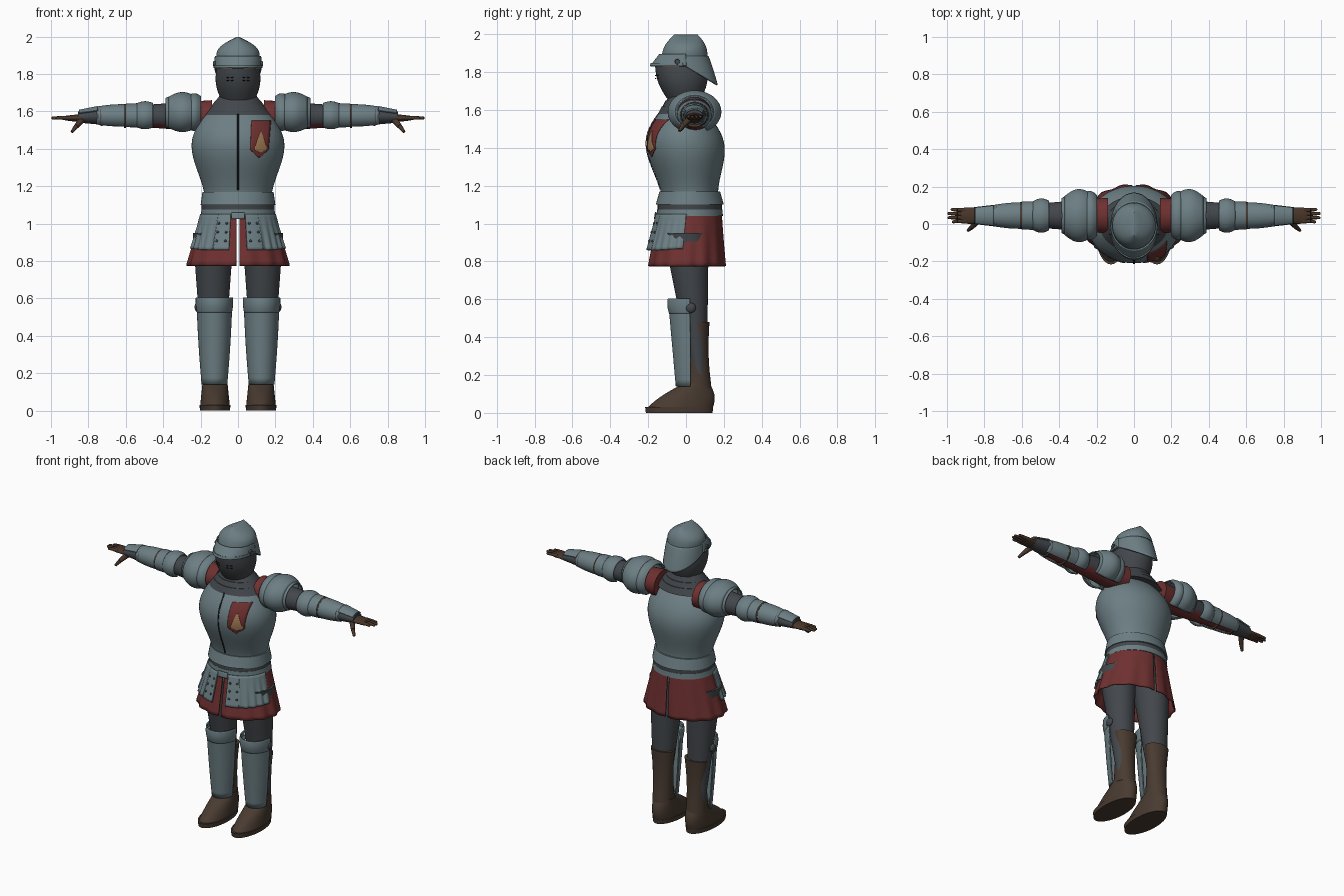
import bpy, bmesh, math
from mathutils import Vector, Matrix

cube = bpy.data.objects.get("Cube")
if cube:
    bpy.data.objects.remove(cube, do_unlink=True)
PARTS = []


def material(name, *rgb):
    m = bpy.data.materials.new(name)
    m.use_nodes = True
    m.diffuse_color = (*rgb, 1)
    m.node_tree.nodes["Principled BSDF"].inputs["Base Color"].default_value = (*rgb, 1)
    return m


STEEL = material("steel", .15, .21, .23)
MAIL = material("dark mail", .055, .062, .07)
RED = material("red cloth", .16, .03, .03)
BOOT = material("boot leather", .065, .043, .03)
GLOVE = material("glove leather", .065, .036, .022)
TAN = material("tan emblem", .36, .2, .09)
SKIN = material("skin", .42, .22, .12)
BLACK = material("black", .012, .012, .014)


def finish(name, bm, mat, mirror=False, thick=0):
    """Turn the bmesh into an object, optionally thickened and mirrored in x."""
    bmesh.ops.recalc_face_normals(bm, faces=bm.faces)
    mesh = bpy.data.meshes.new(name)
    bm.to_mesh(mesh)
    bm.free()
    mesh.materials.append(mat)
    ob = bpy.data.objects.new(name, mesh)
    bpy.context.collection.objects.link(ob)
    if thick:
        solid = ob.modifiers.new("thickness", "SOLIDIFY")
        solid.thickness, solid.offset = thick, 0
    if mirror:
        ob.modifiers.new("mirror", "MIRROR")
    PARTS.append(ob)
    return ob


def grid_faces(bm, rows, closed=False):
    for low, high in zip(rows, rows[1:]):
        count = len(low)
        for j in range(count if closed else count - 1):
            k = (j + 1) % count
            bm.faces.new((low[j], low[k], high[k], high[j]))


def section(t, lo, hi, bulge, skew):
    """Position and two radii at fraction t: a straight taper plus a sine swelling."""
    swell = math.sin(math.pi * t ** skew)
    return Vector(lo).lerp(Vector(hi), t) + swell * Vector((0, *bulge))


def shell(name, mat, lo, hi, bulge=(0, 0), skew=1, at=(0, 0), lean=0, axis="z", arc=None,
          seg=48, steps=12, mirror=False, wave=(0, 0), warp=None):
    """Elliptical shell from lo to hi, each (position, radius, radius); an arc leaves it open."""
    first, last = arc or (0, 360)
    bm, rows = bmesh.new(), []
    for i in range(steps + 1):
        t = i / steps
        pos, ra, rb = section(t, lo, hi, bulge, skew)
        row = []
        for j in range(seg + 1 if arc else seg):
            a = math.radians(first + (last - first) * j / seg)
            k = 1 + wave[0] * t * math.cos(wave[1] * a)
            u = at[0] + ra * k * math.cos(a)
            v = at[1] + lean * t + rb * k * math.sin(a)
            co = Vector((pos, u, v)) if axis == "x" else Vector((u, v, pos))
            row.append(bm.verts.new(warp(co, t) if warp else co))
        rows.append(row)
    grid_faces(bm, rows, closed=not arc)
    if not arc:
        bm.faces.new(rows[0])
        bm.faces.new(rows[-1])
    return finish(name, bm, mat, mirror, .008 if arc else 0)


def tube(name, mat, start, end, r_start, r_end):
    start, end = Vector(start), Vector(end)
    along = end - start
    turn = along.to_track_quat("Z", "Y").to_matrix().to_4x4()
    bm = bmesh.new()
    bmesh.ops.create_cone(bm, cap_ends=True, segments=12, radius1=r_start, radius2=r_end,
                          depth=along.length, matrix=Matrix.Translation((start + end) / 2) @ turn)
    finish(name, bm, mat, mirror=True)


def ball(name, mat, centre, *radii):
    bm = bmesh.new()
    bmesh.ops.create_uvsphere(bm, u_segments=16, v_segments=10, radius=1,
                              matrix=Matrix.Translation(centre) @ Matrix.Diagonal((*radii, 1)))
    finish(name, bm, mat, mirror=True)


# Cuirass and waist
WAIST = dict(at=(0, .02), steps=4)
TORSO = dict(lo=(1.15, .18, .15), hi=(1.6, .16, .11), bulge=(.08, .08), skew=1.4)
TORSO_Y, TORSO_LEAN = .02, -.04
shell("cuirass", STEEL, **TORSO, at=(0, TORSO_Y), lean=TORSO_LEAN, seg=64, steps=24)
shell("waist_flare", STEEL, (1.1, .2, .18), (1.17, .19, .16), **WAIST)
shell("belt", MAIL, (1.06, .195, .17), (1.11, .195, .17), **WAIST)
shell("waist_band", STEEL, (1.04, .2, .175), (1.075, .195, .172), **WAIST)
shell("front_lappet", STEEL, (1.025, .2, .185), (1.06, .2, .18), arc=(260, 280), **WAIST)


def chest_y(x, z):
    bottom, top = TORSO["lo"][0], TORSO["hi"][0]
    t = (z - bottom) / (top - bottom)
    _, rx, ry = section(t, **TORSO)
    return TORSO_Y + TORSO_LEAN * t - ry * math.sqrt(1 - (x / rx) ** 2)


def chest_plate(name, mat, bottom, top, middle, half, lift, columns=8, rows=24):
    """Thin plate on the chest; middle and half give its centre and half width by height."""
    bm, grid = bmesh.new(), []
    for i in range(rows + 1):
        t = i / rows
        z = bottom + (top - bottom) * t
        xs = [middle(t) + half(t) * (2 * j / columns - 1) for j in range(columns + 1)]
        grid.append([bm.verts.new((x, chest_y(x, z) - lift, z)) for x in xs])
    grid_faces(bm, grid)
    finish(name, bm, mat, thick=.003)


def shield_half(t):
    return .004 + .044 * min(1, t * 5) + .004 * t


def bell_half(t):
    if t < .12:
        return .012
    return .034 if t < .3 else .036 * (1.05 - t) ** .8


chest_plate("chest_crease", BLACK, 1.18, 1.585, lambda t: 0, lambda t: .004, .002)
chest_plate("shield_badge", RED, 1.355, 1.55, lambda t: .112 + .012 * t, shield_half, .004)
chest_plate("badge_emblem", TAN, 1.38, 1.49, lambda t: .122, bell_half, .008)

# Skirt in two halves, with tassets over the front
SKIRT = dict(at=(0, .02), lean=-.015, mirror=True)
shell("skirt", RED, (1.06, .19, .165), (.775, .268, .202), arc=(-88, 88), seg=72, wave=(.022, 14), **SKIRT)


def raise_outer_hem(co, t):
    return co + Vector((0, 0, t * .12 * max(0, abs(co.x) - .19)))


TASSET = dict(lo=(1.05, .2, .178), hi=(.86, .253, .215), **SKIRT)
shell("tasset_inner", STEEL, arc=(-79, -58), **TASSET)
shell("tasset_outer", STEEL, arc=(-59, -6), wave=(.02, 30), warp=raise_outer_hem, **TASSET)
for row in range(3):
    for angle in (-74, -62):
        a, t = math.radians(angle), (row + 1) / 4
        z, rx, ry = section(t, TASSET["lo"], TASSET["hi"], (0, 0), 1)
        y = .02 - .015 * t + (ry + .004) * math.sin(a)
        ball("tasset_rivets", MAIL, ((rx + .004) * math.cos(a), y, z), .007, .007, .007)

# Collar of overlapping mail folds, then hood and face
for fold in range(4):
    z, r = 1.58 + .03 * fold, .185 - .025 * fold
    shell("collar_fold", MAIL, (z, r, r * .8), (z + .04, r - .035, r * .8 - .02))
shell("mail_hood", MAIL, (1.66, .09, .09), (1.83, .115, .138), bulge=(.015, .015), at=(0, -.01), lean=-.015)
shell("face", SKIN, (1.8, .1, .122), (1.9, .09, .1), at=(0, -.02))
for x in (.033, .055):
    for z in (1.766, 1.782):
        y = -.02 - .146 * math.sqrt(1 - (x / .118) ** 2)
        ball("breath_slots", BLACK, (x, y, z), .008, .004, .003)


# Helmet: ridged bowl, neck guard and visor
def droop(co, t):
    return co - Vector((0, 0, .6 * t * max(0, co.y)))


HELMET = dict(at=(0, -.01))
shell("helmet_bowl", STEEL, (1.85, .12, .128), (1.998, .006, .062), bulge=(.05, .02), skew=1.3, lean=.01, **HELMET)
shell("neck_guard", STEEL, (1.885, .118, .125), (1.83, .122, .174), arc=(-8, 188), warp=droop, **HELMET)
shell("visor", STEEL, (1.895, .12, .127), (1.834, .124, .174), arc=(176, 364), **HELMET)
shell("visor_rim", STEEL, (1.848, .126, .172), (1.832, .126, .178), arc=(182, 358), **HELMET)
tube("visor_pivot", MAIL, (.115, -.045, 1.855), (.133, -.045, 1.855), .016, .013)

# Arms: mail sleeve with red cloth showing beneath open plates
ARM = dict(axis="x", at=(.045, 1.575), mirror=True)
PLATE = dict(arc=(-62, 242), **ARM)
SHOULDER = dict(PLATE, at=(.045, 1.59))
sleeve = shell("sleeve", MAIL, (.14, .095, .085), (.78, .042, .04), steps=40, **ARM)
sleeve.data.materials.append(RED)
for face in sleeve.data.polygons:
    c = face.center
    below = math.atan2(ARM["at"][1] - c.z, abs(c.y - ARM["at"][0])) > .6
    if below or c.x < .22:
        face.material_index = 1
shell("pauldron_inner", STEEL, (.2, .105, .088), (.25, .125, .1), bulge=(.01, .008), **SHOULDER)
shell("pauldron", STEEL, (.23, .115, .09), (.37, .1, .085), bulge=(.03, .022), **SHOULDER)
shell("pauldron_lame", STEEL, (.34, .115, .095), (.385, .09, .08), **SHOULDER)
shell("elbow_plate", STEEL, (.455, .075, .066), (.54, .072, .065), bulge=(.014, .01), **PLATE)
shell("forearm_upper", STEEL, (.53, .073, .065), (.6, .07, .063), **PLATE)
shell("forearm_plate", STEEL, (.59, .067, .06), (.755, .052, .047), bulge=(.004, .004), **PLATE)
for x, r in ((.6, .072), (.725, .06)):
    shell("arm_strap", BOOT, (x, r, r * .9), (x + .01, r, r * .9), steps=1, **ARM)

# Gauntlets and hands
shell("gauntlet_cuff", MAIL, (.745, .058, .045), (.855, .045, .03), lean=-.005, **ARM)
shell("gauntlet_plate", STEEL, (.75, .063, .05), (.85, .05, .035), arc=(35, 145), lean=-.005, **ARM)
PALM = dict(ARM, at=(.045, 1.564))
shell("palm", GLOVE, (.8, .034, .025), (.925, .04, .012), bulge=(.007, .001), **PALM)
for finger in range(4):
    y = .015 + .02 * finger
    reach = .992 - .01 * (finger - 1.6) ** 2
    knuckle, end = (.945, y, 1.566), (reach, y * 1.1 - .005, 1.564)
    tube("finger_base", GLOVE, (.9, y, 1.564), knuckle, .012, .01)
    tube("finger_tip", GLOVE, knuckle, end, .01, .008)
    ball("finger_end", GLOVE, end, .008, .008, .008)
thumb = (.865, -.015, 1.52)
tube("thumb_base", GLOVE, (.835, .02, 1.555), thumb, .018, .013)
tube("thumb_tip", GLOVE, thumb, (.888, -.035, 1.49), .013, .008)

# Legs, greaves and boots
FRONT = dict(arc=(184, 356), at=(.126, .03), mirror=True)
shell("legs", MAIL, (.95, .11, .12), (.2, .055, .04), at=(.132, 0), lean=.07, mirror=True)
shell("greaves", STEEL, (.575, .092, .119), (.14, .065, .08), bulge=(.003, 0), **FRONT)
shell("knee_guard", STEEL, (.605, .096, .122), (.525, .09, .115), bulge=(.003, .006), **FRONT)
ball("knee_pivot", MAIL, (.216, .025, .555), .016, .027, .027)
shell("boot_shafts", BOOT, (.13, .065, .075), (.48, .08, .058), bulge=(-.008, -.01), at=(.125, .06),
      lean=.006, mirror=True)
shell("boot_feet", BOOT, (.02, .08, .176), (.155, .066, .07), bulge=(0, .018), at=(.123, -.036),
      lean=.092, mirror=True)
shell("soles", BOOT, (0, .08, .176), (.03, .083, .18), at=(.123, -.036), steps=1, mirror=True)

# Smooth shading with sharp edges kept
bpy.ops.object.select_all(action="DESELECT")
for ob in PARTS:
    ob.select_set(True)
bpy.context.view_layer.objects.active = PARTS[0]
bpy.ops.object.shade_smooth_by_angle(angle=math.radians(40))
